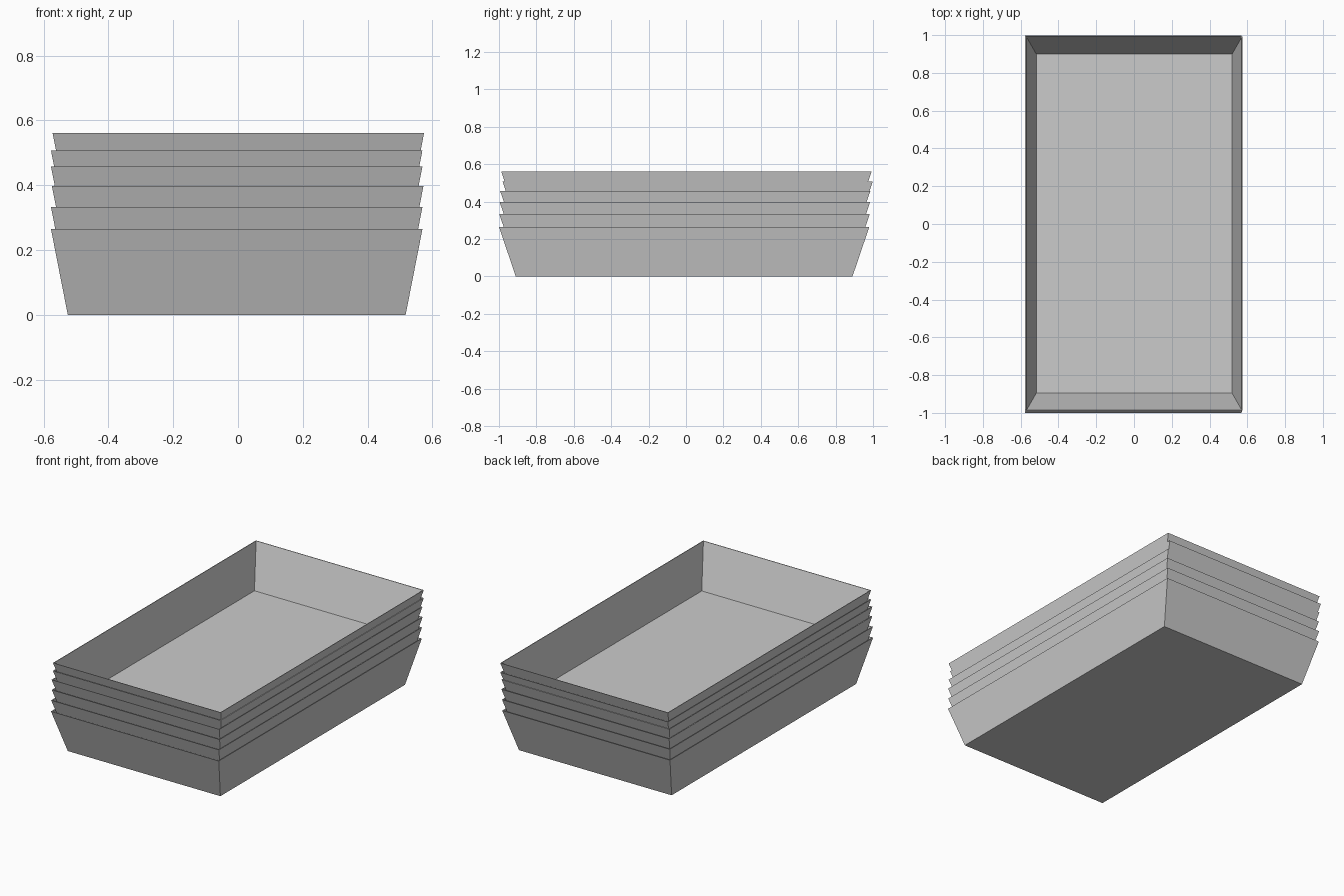
import bpy, bmesh

if "Cube" in bpy.data.objects:
    bpy.data.objects.remove(bpy.data.objects["Cube"])

HEIGHT = 0.265          # height of one tray
BASE = (0.521, 0.90)    # half size of the floor
RIM = (0.573, 0.99)     # half size of the open top
WALL = 0.004            # sheet thickness


def ring(bm, half, z):
    x, y = half
    return [bm.verts.new((sx * x, sy * y, z))
            for sx, sy in ((-1, -1), (1, -1), (1, 1), (-1, 1))]


def bridge(bm, a, b):
    for i in range(4):
        j = (i + 1) % 4
        bm.faces.new((a[i], a[j], b[j], b[i]))


def make_tray(name, x, y, z):
    bm = bmesh.new()
    # Outer base, outer rim, inner rim, inner floor
    rings = [ring(bm, BASE, 0),
             ring(bm, RIM, HEIGHT),
             ring(bm, [h - WALL for h in RIM], HEIGHT),
             ring(bm, [h - WALL * 0.7 for h in BASE], WALL)]
    for a, b in zip(rings, rings[1:]):
        bridge(bm, a, b)
    bm.faces.new(rings[0][::-1])
    bm.faces.new(rings[-1])
    bmesh.ops.recalc_face_normals(bm, faces=bm.faces)
    mesh = bpy.data.meshes.new(name)
    bm.to_mesh(mesh)
    bm.free()
    obj = bpy.data.objects.new(name, mesh)
    obj.location = (x, y, z)
    bpy.context.collection.objects.link(obj)


# Slightly uneven stack of nested trays: x and y shift, base height
stack = [(-0.004, -0.010, 0.0),
         (-0.004, -0.008, 0.068),
         (-0.001, -0.006, 0.132),
         (-0.004, -0.004, 0.193),
         (-0.004, 0.009, 0.243),
         (0.001, 0.002, 0.296)]
for i, place in enumerate(stack, 1):
    make_tray(f"tray_{i}", *place)
